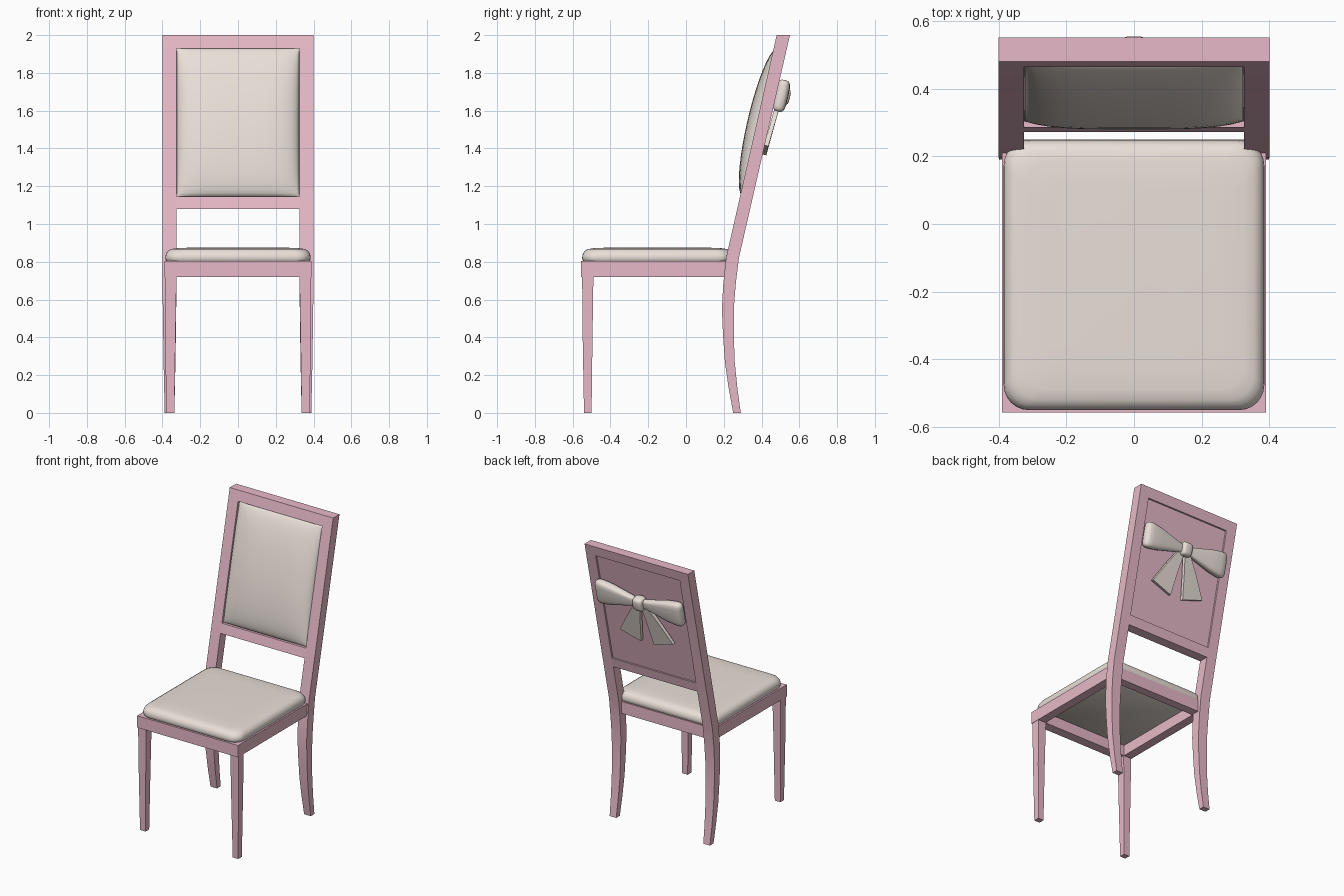
import bpy, bmesh, math
from mathutils import Vector

if "Cube" in bpy.data.objects:
    bpy.data.objects.remove(bpy.data.objects["Cube"])


def material(name, rgb):
    m = bpy.data.materials.new(name)
    m.diffuse_color = (*rgb, 1)
    m.use_nodes = True
    m.node_tree.nodes["Principled BSDF"].inputs["Base Color"].default_value = m.diffuse_color
    return m


PINK = material("pink_wood", (0.80, 0.49, 0.58))
CREAM = material("cream_fabric", (0.82, 0.74, 0.69))


def finish(name, bm, mat, smooth=None, mirror=False):
    bmesh.ops.recalc_face_normals(bm, faces=bm.faces[:])
    me = bpy.data.meshes.new(name)
    bm.to_mesh(me)
    bm.free()
    ob = bpy.data.objects.new(name, me)
    bpy.context.collection.objects.link(ob)
    me.materials.append(mat)
    if smooth:
        bpy.ops.object.select_all(action='DESELECT')
        ob.select_set(True)
        bpy.context.view_layer.objects.active = ob
        bpy.ops.object.shade_smooth_by_angle(angle=math.radians(smooth))
    if mirror:
        ob.modifiers.new("mirror", 'MIRROR').use_mirror_merge = False
    return ob


def loft(name, rings, mat, smooth=None, mirror=False):
    """Skin a list of closed rings and cap both ends."""
    bm = bmesh.new()
    vs = [[bm.verts.new(p) for p in r] for r in rings]
    n = len(vs[0])
    for a, b in zip(vs, vs[1:]):
        for i in range(n):
            j = (i + 1) % n
            bm.faces.new((a[i], a[j], b[j], b[i]))
    bm.faces.new(vs[0])
    bm.faces.new(vs[-1])
    return finish(name, bm, mat, smooth, mirror)


def leg(name, stations):
    # stations: z, y0, y1, x0, x1
    loft(name, [[(x0, y0, z), (x1, y0, z), (x1, y1, z), (x0, y1, z)]
                for z, y0, y1, x0, x1 in stations], PINK, 25, True)


def box(name, x0, x1, y0, y1, z0, z1, mirror=False):
    loft(name, [[(x0, y0, z), (x1, y0, z), (x1, y1, z), (x0, y1, z)] for z in (z0, z1)],
         PINK, None, mirror)


# slope of the raked back: y of the front and rear faces at height z
def front(z):
    return 0.212 + (z - 0.82) * 0.2271


def rear(z):
    return 0.28 + (z - 0.82) * 0.229


# legs and back posts
leg("front_leg", [(0, -0.54, -0.50, 0.337, 0.38), (0.40, -0.547, -0.495, 0.331, 0.385),
                  (0.74, -0.55, -0.49, 0.325, 0.388)])
leg("back_post", [(0, 0.25, 0.29, 0.337, 0.388), (0.13, 0.226, 0.272, 0.334, 0.391),
                  (0.27, 0.206, 0.258, 0.331, 0.394), (0.41, 0.196, 0.253, 0.329, 0.396),
                  (0.55, 0.19, 0.253, 0.327, 0.398), (0.68, 0.197, 0.263, 0.326, 0.4),
                  (0.82, front(0.82), rear(0.82), 0.325, 0.4), (2, front(2), rear(2), 0.325, 0.4)])

# seat frame
box("front_seat_rail", -0.39, 0.39, -0.557, -0.49, 0.72, 0.803)
box("back_seat_rail", -0.335, 0.335, 0.19, 0.25, 0.72, 0.803)
box("side_seat_rail", 0.328, 0.39, -0.49, 0.215, 0.72, 0.803, True)


# back rails and panel, following the rake
def raked(name, z0, z1, inset_front=0, inset_rear=0):
    loft(name, [[(-0.326, front(z) + inset_front, z), (0.326, front(z) + inset_front, z),
                 (0.326, rear(z) - inset_rear, z), (-0.326, rear(z) - inset_rear, z)]
                for z in (z0, z1)], PINK)


raked("top_back_rail", 1.93, 2.0)
raked("lower_back_rail", 1.08, 1.145)
raked("back_panel", 1.14, 1.935, 0.018, 0.012)


# seat cushion: stacked rounded rectangles
def rounded_rect(hx, y0, y1, r, z, seg=6):
    ring = []
    for cx, cy, a0 in ((hx - r, y1 - r, 0), (r - hx, y1 - r, 90),
                       (r - hx, y0 + r, 180), (hx - r, y0 + r, 270)):
        for i in range(seg + 1):
            a = math.radians(a0 + 90 * i / seg)
            ring.append((cx + r * math.cos(a), cy + r * math.sin(a), z))
    return ring


loft("seat_cushion", [rounded_rect(0.385 - i, -0.55 + i, 0.248 - i, 0.075, z) for i, z in
                      ((0.012, 0.795), (0.003, 0.808), (0, 0.822), (0.003, 0.84), (0.013, 0.857),
                       (0.03, 0.867), (0.06, 0.872), (0.13, 0.875))], CREAM, 60)

# back cushion: bulging pad set in the frame
bm = bmesh.new()
N = 20
grid = []
for j in range(N + 1):
    v = -math.cos(math.pi * j / N)
    row = []
    for i in range(N + 1):
        u = -math.cos(math.pi * i / N)
        z = 1.5375 + 0.3925 * v
        h = math.sqrt(max(0, (1 - u ** 4) * (1 - v * v)))
        row.append(bm.verts.new((0.324 * u, front(z) + 0.018 - 0.07 * h, z)))
    grid.append(row)
for j in range(N):
    for i in range(N):
        bm.faces.new((grid[j][i], grid[j][i + 1], grid[j + 1][i + 1], grid[j + 1][i]))
bm.normal_update()
pad = finish("back_cushion", bm, CREAM, 60)
if sum(p.normal.y for p in pad.data.polygons) > 0:
    pad.data.flip_normals()

# bow on the back, in local axes: across, up the slope, out from the rear face
ANG = math.atan(0.229)
UP = Vector((0, math.sin(ANG), math.cos(ANG)))
OUT = Vector((0, math.cos(ANG), -math.sin(ANG)))
ORIGIN = Vector((0, rear(1.685), 1.685))


def bow(x, u, n):
    return ORIGIN + Vector((x, 0, 0)) + UP * u + OUT * n


def soft_section(x, hu, hn, n0, count=20):
    ring = []
    for i in range(count):
        a = 2 * math.pi * i / count
        c, s = math.cos(a), math.sin(a)
        ring.append(bow(x, hu * math.copysign(abs(c) ** 0.55, c),
                        n0 + hn * math.copysign(abs(s) ** 0.55, s)))
    return ring


loft("bow_loop", [soft_section(x, hu, hn, 0.028) for x, hu, hn in
                  ((0.01, 0.026, 0.018), (0.06, 0.034, 0.023), (0.13, 0.052, 0.028),
                   (0.21, 0.073, 0.034), (0.28, 0.085, 0.036), (0.31, 0.086, 0.033),
                   (0.325, 0.08, 0.025), (0.332, 0.066, 0.012))], CREAM, 60, True)
loft("bow_knot", [soft_section(x, hu, hn, 0.035) for x, hu, hn in
                  ((-0.036, 0.034, 0.026), (-0.03, 0.043, 0.035), (-0.018, 0.046, 0.039),
                   (0.018, 0.046, 0.039), (0.03, 0.043, 0.035), (0.036, 0.034, 0.026))],
     CREAM, 60)

# flat bow tails, flaring downward
loft("bow_tail", [[bow(x0, u0, n), bow(x1, u1, n), bow(x1, u1, n + t), bow(x0, u0, n + t)]
                  for x0, u0, x1, u1, n, t in
                  ((0.0, -0.01, 0.035, 0.0, 0.01, 0.025), (0.025, -0.15, 0.12, -0.13, 0.004, 0.024),
                   (0.05, -0.325, 0.205, -0.275, -0.002, 0.022))], CREAM, 25, True)
